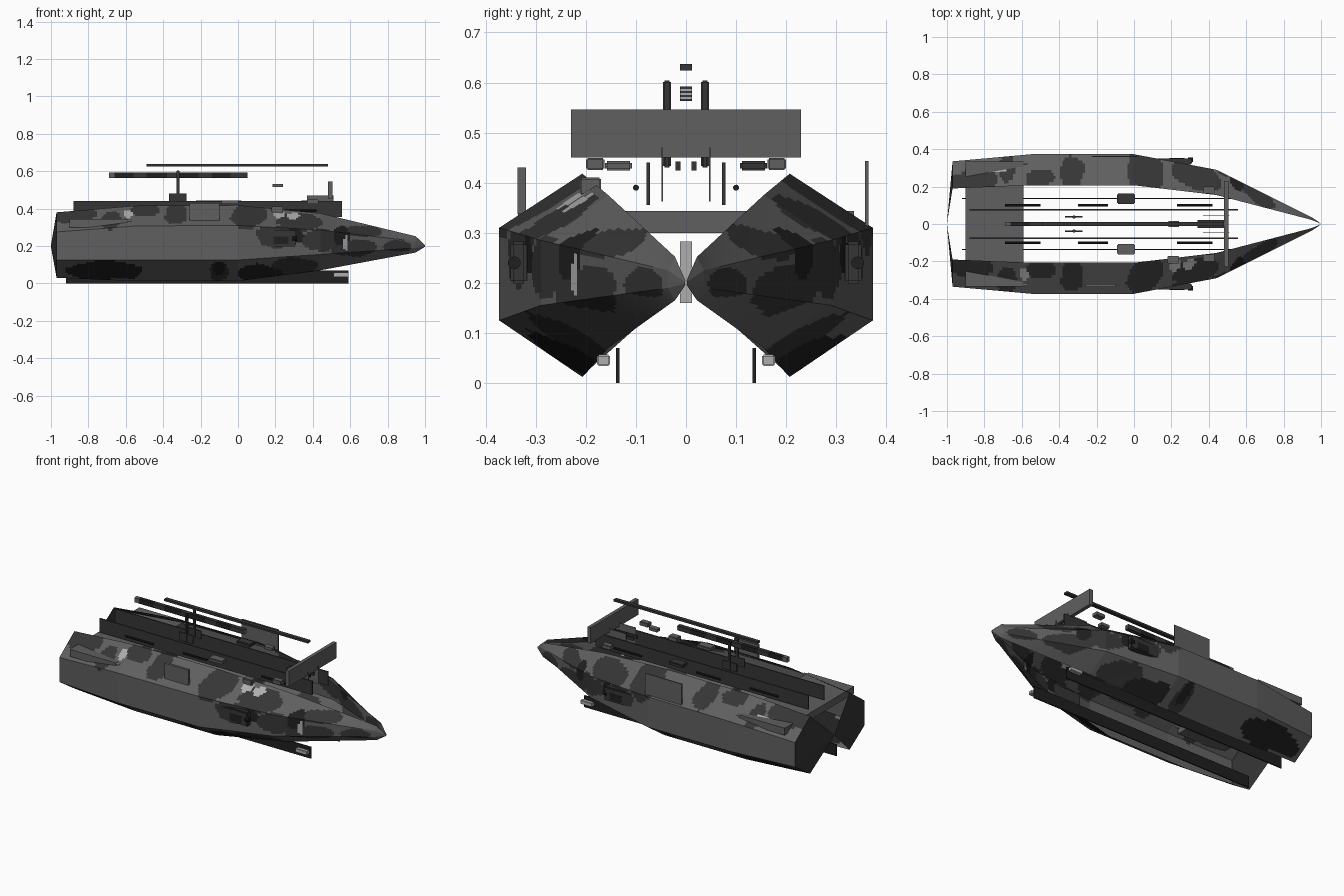
import bpy, bmesh, math
from mathutils import Vector, noise

if "Cube" in bpy.data.objects:
    bpy.data.objects.remove(bpy.data.objects["Cube"])


def material(name, v):
    m = bpy.data.materials.new(name)
    m.diffuse_color = (v, v, v, 1)
    m.use_nodes = True
    m.node_tree.nodes["Principled BSDF"].inputs["Base Color"].default_value = m.diffuse_color
    return m


MID = material("mid grey", 0.115)
DARK = material("dark grey", 0.036)
BLACK = material("near black", 0.014)
LIGHT = material("light grey", 0.42)


def finish(bm, name, mats):
    me = bpy.data.meshes.new(name)
    bm.to_mesh(me)
    bm.free()
    ob = bpy.data.objects.new(name, me)
    bpy.context.collection.objects.link(ob)
    for m in mats:
        me.materials.append(m)
    return ob


def box(name, x, y, z, mat, bevel=0.0):
    """Box from (min, max) ranges."""
    bm = bmesh.new()
    bmesh.ops.create_cube(bm, size=1)
    for v in bm.verts:
        v.co = Vector([(r[0] + r[1]) / 2 + c * (r[1] - r[0]) for c, r in zip(v.co, (x, y, z))])
    if bevel:
        bmesh.ops.bevel(bm, geom=bm.edges[:], offset=bevel, segments=2, affect='EDGES')
    return finish(bm, name, [mat])


def pair(name, x, y, z, mat, bevel=0.0):
    box(name + "_left", x, y, z, mat, bevel)
    box(name + "_right", x, (-y[1], -y[0]), z, mat, bevel)


def rod(name, x, y, z, r, mat):
    """Round rod along x."""
    bm = bmesh.new()
    bmesh.ops.create_cone(bm, cap_ends=True, segments=10, radius1=r, radius2=r, depth=x[1] - x[0])
    for v in bm.verts:
        v.co = Vector(((x[0] + x[1]) / 2 + v.co.z, y + v.co.x, z + v.co.y))
    return finish(bm, name, [mat])


# Hull sections: x, half width at top, half width at side, z top, upper, lower, bottom
SECTIONS = [
    (-1.00, 0.004, 0.006, 0.205, 0.202, 0.198, 0.195),
    (-0.97, 0.19, 0.335, 0.38, 0.275, 0.125, 0.03),
    (-0.55, 0.207, 0.373, 0.415, 0.307, 0.125, 0.012),
    (0.00, 0.207, 0.373, 0.418, 0.31, 0.125, 0.012),
    (0.44, 0.155, 0.29, 0.375, 0.285, 0.155, 0.07),
    (0.95, 0.022, 0.036, 0.252, 0.225, 0.19, 0.165),
    (1.00, 0.001, 0.002, 0.204, 0.202, 0.198, 0.196),
]

# Camouflage blobs: centre x, centre z, radius x, radius z
DARK_BLOBS = [(-.9, .37, .16, .05), (-.68, .34, .05, .05), (-.33, .37, .06, .06), (-.5, .39, .08, .03),
              (.06, .36, .09, .09), (.2, .25, .10, .05), (.33, .33, .12, .05), (.44, .23, .10, .06),
              (.62, .19, .12, .05), (.66, .28, .1, .03), (-.1, .06, .05, .06), (.3, .09, .12, .05),
              (.85, .2, .08, .03)]
BLACK_BLOBS = [(-.72, .07, .2, .05), (-.1, .08, .03, .04), (.12, .05, .12, .05), (.3, .25, .05, .04), (.55, .26, .04, .05)]
LIGHT_FRONT = [(.22, .37, .03, .02), (.30, .36, .035, .018), (-.59, .37, .025, .02), (.575, .22, .012, .04)]
LIGHT_BACK = [(-.72, .34, .04, .012)]


def inside(p, blobs):
    w = noise.noise_vector(p * 9) * 0.3
    return any(((p.x - a) / c + w.x) ** 2 + ((p.z - b) / d + w.z) ** 2 < 1 for a, b, c, d in blobs)


def camo(p):
    if inside(p, LIGHT_FRONT if p.y < 0 else LIGHT_BACK):
        return 3
    if inside(p, BLACK_BLOBS):
        return 2
    if p.x < -0.972 or inside(p, DARK_BLOBS):
        return 1
    return 0


def ring(s, side):
    x, wt, ws, zt, zu, zl, zb = s
    return [Vector((x, side * wt, zt)), Vector((x, side * ws, zu)),
            Vector((x, side * ws, zl)), Vector((x, side * wt, zb))]


# Two open hull shells, lofted and finely divided for the paint pattern
for side, label in ((1, "left"), (-1, "right")):
    bm = bmesh.new()
    for s0, s1 in zip(SECTIONS, SECTIONS[1:]):
        a, b = ring(s0, side), ring(s1, side)
        nx = max(2, round((s1[0] - s0[0]) / 0.012))
        nj = 10
        for k in range(3):
            grid = [[bm.verts.new(a[k].lerp(a[k + 1], j / nj).lerp(b[k].lerp(b[k + 1], j / nj), i / nx))
                     for j in range(nj + 1)] for i in range(nx + 1)]
            for i in range(nx):
                for j in range(nj):
                    q = [grid[i][j], grid[i + 1][j], grid[i + 1][j + 1], grid[i][j + 1]]
                    f = bm.faces.new(q if side < 0 else q[::-1])
                    f.material_index = camo(f.calc_center_median())
    bmesh.ops.remove_doubles(bm, verts=bm.verts, dist=0.0003)
    bmesh.ops.recalc_face_normals(bm, faces=bm.faces)
    # make sure the side panel points outwards
    if sum(f.normal.y * side for f in bm.faces) < 0:
        bmesh.ops.reverse_faces(bm, faces=bm.faces)
    finish(bm, "hull_" + label, [MID, DARK, BLACK, LIGHT])

# Stern deck joining the hulls
box("stern_deck", (-0.90, -0.59), (-0.335, 0.335), (0.30, 0.343), MID)
box("stern_post", (-0.69, -0.66), (-0.012, 0.012), (0.16, 0.283), LIGHT)

# Long blades: keels under the hulls and upper rails
pair("keel_blade", (-0.92, 0.59), (0.133, 0.14), (0.0, 0.07), BLACK)
pair("keel_foot", (0.51, 0.59), (0.152, 0.178), (0.034, 0.057), LIGHT, 0.003)
pair("upper_rail", (-0.88, 0.555), (0.072, 0.079), (0.355, 0.44), DARK)
pair("fore_fin", (0.37, 0.51), (0.046, 0.049), (0.362, 0.47), MID)
pair("inner_strip", (0.34, 0.50), (0.011, 0.021), (0.424, 0.442), DARK)

# Short rods beside the rails
for side, label in ((1, "left"), (-1, "right")):
    for n, x in enumerate(((-0.69, -0.5), (-0.3, -0.14), (0.23, 0.42))):
        rod(f"rail_rod_{label}_{n}", x, side * 0.1, 0.39, 0.006, BLACK)
    rod(f"pod_barrel_{label}", (0.29, 0.315), side * 0.343, 0.24, 0.013, BLACK)
    rod(f"stern_barrel_{label}", (-0.78, -0.57), side * 0.325, 0.335, 0.007, LIGHT)

# Twin masts with their base
pair("mast", (-0.328, -0.312), (0.03, 0.046), (0.43, 0.604), DARK, 0.003)
pair("mast_base", (-0.37, -0.275), (0.034, 0.042), (0.43, 0.48), DARK)

# Overhead bars: a patched lower one and a plain upper one
cuts = [-0.69, -0.66, -0.56, -0.49, -0.38, -0.32, -0.21, -0.14, -0.04, 0.05]
for n, (x0, x1) in enumerate(zip(cuts, cuts[1:])):
    box(f"lower_bar_{n}", (x0, x1), (-0.012, 0.012), (0.563, 0.592), MID if n == 0 else (DARK, BLACK)[n % 2])
for n, z in enumerate((0.567, 0.575, 0.583)):
    box(f"lower_bar_stripe_{n}", (0.05, 0.052), (-0.012, 0.012), (z, z + 0.004), LIGHT)
box("upper_bar", (-0.49, 0.48), (-0.012, 0.012), (0.624, 0.637), DARK)
box("hanging_block", (0.185, 0.24), (-0.016, 0.016), (0.515, 0.532), MID)

# Cross board near the bow
box("cross_board", (0.482, 0.504), (-0.23, 0.23), (0.45, 0.546), MID)

# Deck boxes
box("mid_box_left", (-0.09, 0.005), (0.108, 0.162), (0.424, 0.443), DARK, 0.004)
box("mid_box_right", (-0.09, 0.005), (-0.162, -0.108), (0.424, 0.443), MID, 0.004)
box("fore_box_left", (0.37, 0.43), (0.163, 0.2), (0.425, 0.449), MID, 0.003)
box("fore_box_right", (0.37, 0.43), (-0.2, -0.163), (0.425, 0.449), MID, 0.003)
box("side_box_right", (0.18, 0.24), (-0.212, -0.17), (0.375, 0.41), MID, 0.003)

# Side pods and armour plates
pair("side_pod", (0.108, 0.31), (0.318, 0.350), (0.198, 0.283), DARK, 0.006)
pair("side_pod_panel", (0.19, 0.27), (0.349, 0.352), (0.21, 0.25), BLACK)
box("armour_plate_right", (-0.26, -0.1), (-0.336, -0.32), (0.337, 0.43), MID)
box("armour_plate_left", (-0.225, 0.02), (0.357, 0.364), (0.31, 0.443), MID)
